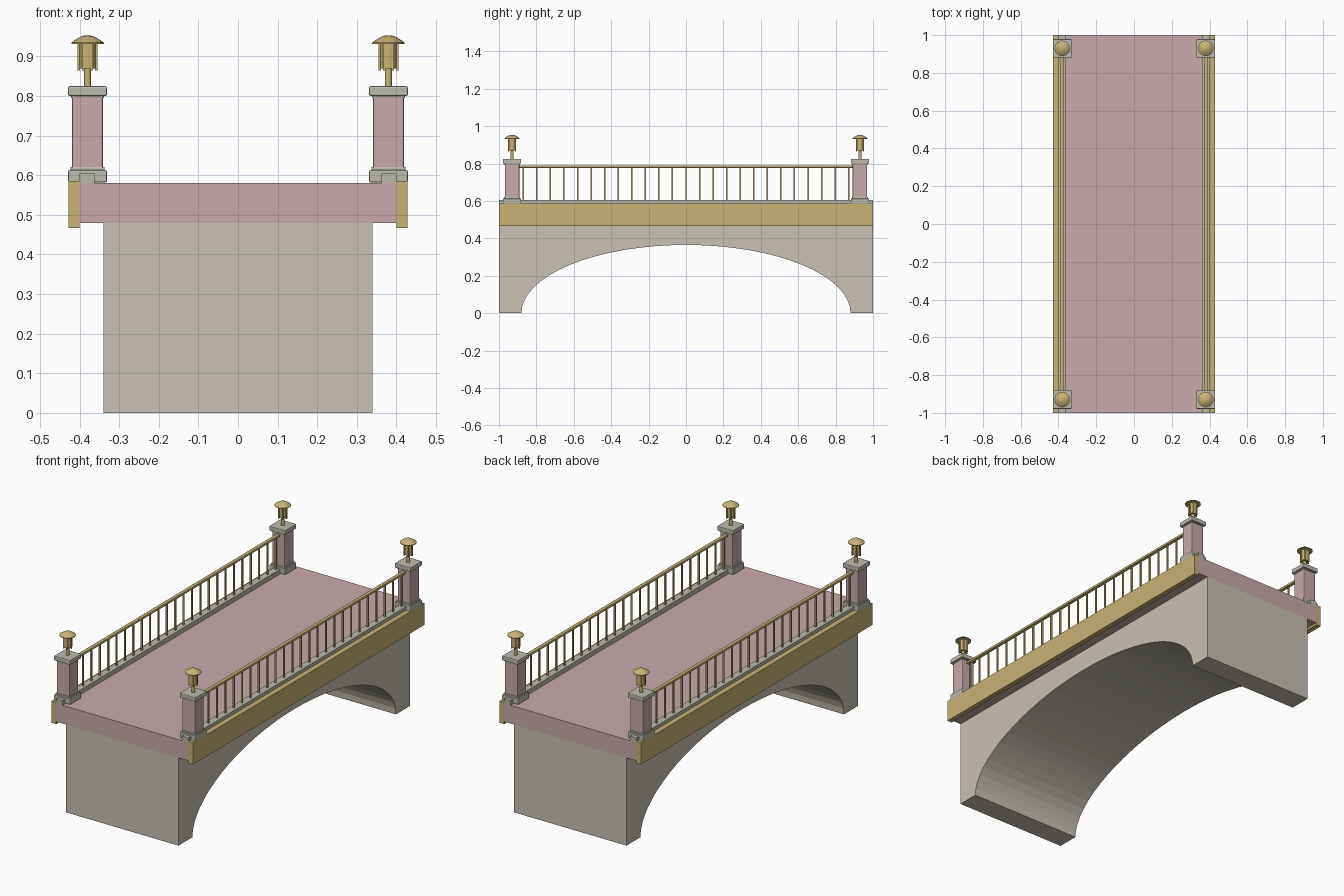
import bpy, bmesh, math

cube = bpy.data.objects.get("Cube")
if cube:
    bpy.data.objects.remove(cube, do_unlink=True)


def material(name, rgb):
    m = bpy.data.materials.new(name)
    m.use_nodes = True
    m.diffuse_color = (*rgb, 1)
    bsdf = next(n for n in m.node_tree.nodes if n.type == 'BSDF_PRINCIPLED')
    bsdf.inputs["Base Color"].default_value = (*rgb, 1)
    return m


PINK = material("pink stone", (0.578, 0.402, 0.413))
STONE = material("beige stone", (0.578, 0.533, 0.456))
GREY = material("pale grey trim", (0.503, 0.495, 0.423))
GOLD = material("gold metal", (0.578, 0.445, 0.181))


def finish(name, bm, mat):
    bmesh.ops.recalc_face_normals(bm, faces=bm.faces)
    mesh = bpy.data.meshes.new(name)
    bm.to_mesh(mesh)
    bm.free()
    mesh.materials.append(mat)
    obj = bpy.data.objects.new(name, mesh)
    bpy.context.collection.objects.link(obj)
    return obj


def add_box(bm, x, y, z):
    """Box from (low, high) pairs on each axis."""
    v = bmesh.ops.create_cube(bm, size=1)["verts"]
    for p in v:
        p.co = [(a + b) / 2 + c * (b - a) for (a, b), c in zip((x, y, z), p.co)]


def box(name, x, y, z, mat, bevel=0):
    bm = bmesh.new()
    add_box(bm, x, y, z)
    obj = finish(name, bm, mat)
    if bevel:
        mod = obj.modifiers.new("chamfer", 'BEVEL')
        mod.width = bevel
        mod.segments = 2
    return obj


def block(name, cx, cy, half, z, mat, bevel):
    return box(name, (cx - half, cx + half), (cy - half, cy + half), z, mat, bevel)


def lathe(name, cx, cy, profile, mat, sides=20):
    """Turned part from (radius, height) points, closed at both ends."""
    bm = bmesh.new()
    rings = [[bm.verts.new((cx + r * math.cos(i * math.tau / sides),
                            cy + r * math.sin(i * math.tau / sides), z))
              for i in range(sides)] for r, z in profile]
    for a, b in zip(rings, rings[1:]):
        for i in range(sides):
            j = (i + 1) % sides
            bm.faces.new((a[i], a[j], b[j], b[i]))
    bm.faces.new(rings[0])
    bm.faces.new(rings[-1])
    obj = finish(name, bm, mat)
    bpy.ops.object.select_all(action='DESELECT')
    obj.select_set(True)
    bpy.context.view_layer.objects.active = obj
    bpy.ops.object.shade_smooth_by_angle(angle=math.radians(35))
    return obj


# Arched body: quad strips between the elliptical soffit and the flat top
HALF, RISE, TOP, STEPS = 0.88, 0.365, 0.48, 32
arch = [(-HALF * math.cos(math.pi * i / STEPS), RISE * math.sin(math.pi * i / STEPS))
        for i in range(STEPS + 1)]
outline = [(-1, 0)] + arch + [(1, 0)]
bm = bmesh.new()
rows = [[[bm.verts.new((x, y, z)) for y, z in pts] for pts in
         (outline, [(y, TOP) for y, _ in outline])] for x in (-0.34, 0.34)]
(l_low, l_top), (r_low, r_top) = rows
for i in range(len(outline) - 1):
    for a, b in ((l_low, l_top), (l_top, r_top), (r_top, r_low), (r_low, l_low)):
        bm.faces.new((a[i], a[i + 1], b[i + 1], b[i]))
for i in (0, -1):
    bm.faces.new((l_low[i], l_top[i], r_top[i], r_low[i]))
finish("arch_body", bm, STONE)

# Deck slab
box("deck", (-0.40, 0.40), (-1, 1), (0.48, 0.58), PINK)

for side, s in (("left", 1), ("right", -1)):
    def span(a, b):
        return tuple(sorted((s * a, s * b)))

    # Side beam, curb and handrail
    box(side + "_side_beam", span(0.40, 0.428), (-1, 1), (0.467, 0.586), GOLD)
    box(side + "_curb", span(0.362, 0.40), (-1, 1), (0.575, 0.605), GREY)
    box(side + "_handrail", span(0.37, 0.39), (-0.895, 0.895), (0.777, 0.79), GOLD, 0.003)

    # Evenly spaced balusters
    bm = bmesh.new()
    count = 25
    for i in range(count):
        y = -0.87 + 1.74 * i / (count - 1)
        add_box(bm, span(0.376, 0.384), (y - 0.004, y + 0.004), (0.60, 0.78))
    finish(side + "_balusters", bm, GOLD)

    for end, e in (("front", -1), ("back", 1)):
        tag = f"{end}_{side}_"
        cx, cy = s * 0.38, e * 0.93
        # Pillar
        block(tag + "pillar_base", cx, cy, 0.049, (0.582, 0.613), GREY, 0.004)
        block(tag + "pillar_collar", cx, cy, 0.043, (0.61, 0.621), GREY, 0.002)
        block(tag + "pillar_shaft", cx, cy, 0.039, (0.615, 0.80), PINK, 0.005)
        block(tag + "pillar_neck", cx, cy, 0.042, (0.795, 0.803), GREY, 0.002)
        block(tag + "pillar_cap", cx, cy, 0.049, (0.80, 0.825), GREY, 0.004)
        # Lantern
        lathe(tag + "lamp_stem", cx, cy, [(0.009, 0.82), (0.009, 0.875)], GOLD, 12)
        lathe(tag + "lamp_body", cx, cy, [(0.021, 0.87), (0.021, 0.936)], GOLD)
        lathe(tag + "lamp_roof", cx, cy, [(0.041, 0.932), (0.041, 0.935), (0.028, 0.944),
                                          (0.014, 0.952), (0.003, 0.953)], GOLD)
        # Lantern corner rods
        bm = bmesh.new()
        for k in range(6):
            a = k * math.tau / 6
            x, y = cx + 0.022 * math.cos(a), cy + 0.022 * math.sin(a)
            add_box(bm, (x - 0.003, x + 0.003), (y - 0.003, y + 0.003), (0.865, 0.934))
        finish(tag + "lamp_rods", bm, GOLD)
